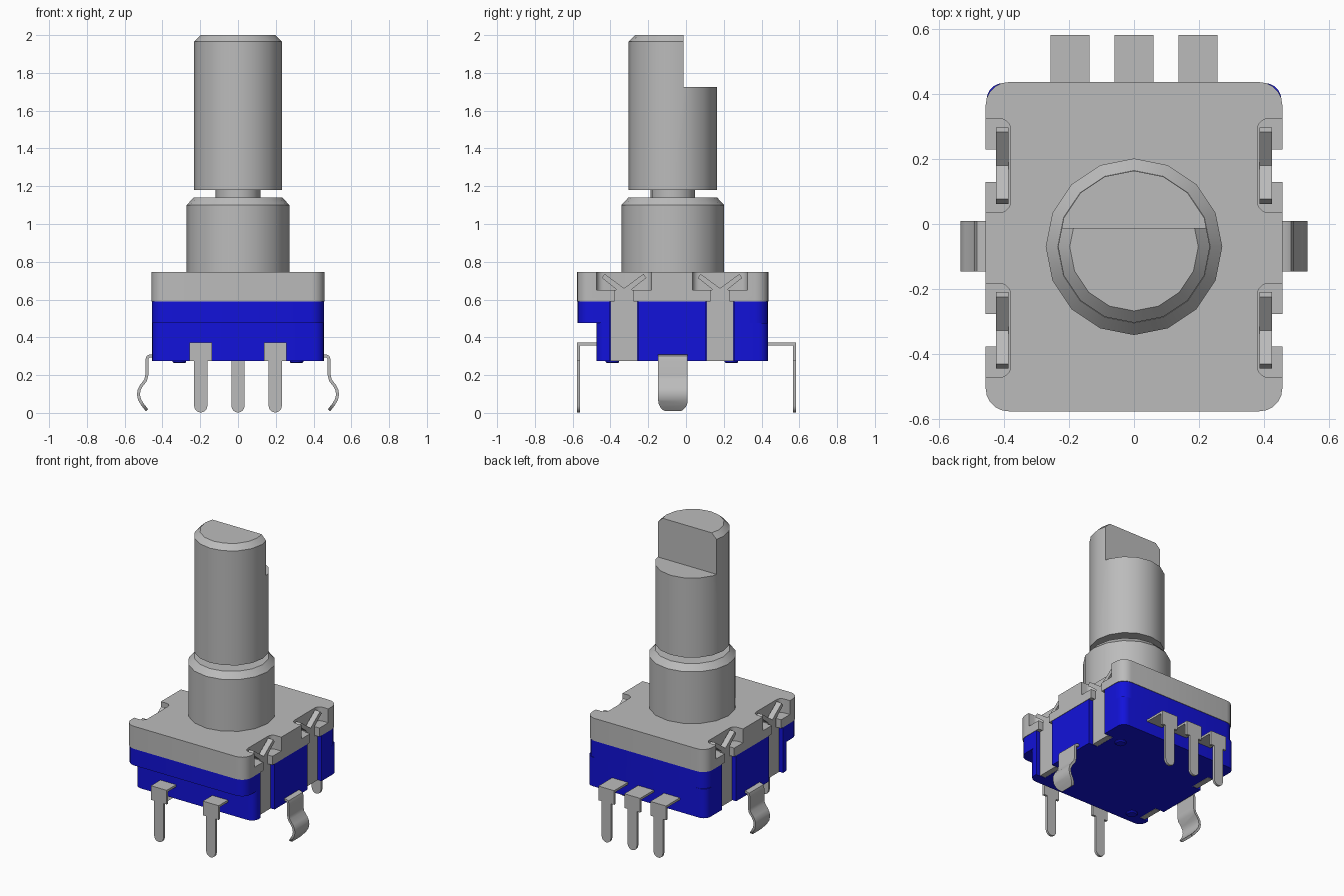
import bpy, bmesh
from math import pi, sin, cos, radians
from mathutils import Vector

cube = bpy.data.objects.get("Cube")
if cube:
    bpy.data.objects.remove(cube, do_unlink=True)


def material(name, rgb):
    m = bpy.data.materials.new(name)
    m.use_nodes = True
    m.diffuse_color = (*rgb, 1)
    m.node_tree.nodes["Principled BSDF"].inputs["Base Color"].default_value = (*rgb, 1)
    return m


METAL = material("grey metal", (0.5, 0.5, 0.5))
PLASTIC = material("blue plastic", (0.006, 0.006, 0.7))
PLACE = {"x": lambda u, v, w: (w, u, v),
         "y": lambda u, v, w: (u, w, v),
         "z": lambda u, v, w: (u, v, w)}


def finish(name, bm, mat):
    bmesh.ops.recalc_face_normals(bm, faces=bm.faces[:])
    me = bpy.data.meshes.new(name)
    bm.to_mesh(me)
    bm.free()
    me.materials.append(mat)
    ob = bpy.data.objects.new(name, me)
    bpy.context.scene.collection.objects.link(ob)
    return ob


def activate(ob):
    bpy.ops.object.select_all(action="DESELECT")
    ob.select_set(True)
    bpy.context.view_layer.objects.active = ob


def smooth(ob):
    activate(ob)
    bpy.ops.object.shade_smooth_by_angle(angle=radians(30))
    return ob


def prism(name, outline, axis, low, high, mat):
    """Extrude a closed 2D outline along an axis."""
    bm = bmesh.new()
    rings = [[bm.verts.new(PLACE[axis](u, v, w)) for u, v in outline] for w in (low, high)]
    for ring in rings:
        bm.faces.new(ring)
    n = len(outline)
    for i in range(n):
        j = (i + 1) % n
        bm.faces.new((rings[0][i], rings[0][j], rings[1][j], rings[1][i]))
    return finish(name, bm, mat)


def rect(u0, u1, v0, v1, r=0, steps=5):
    """Rectangle outline with optional rounded corners."""
    if not r:
        return [(u0, v0), (u1, v0), (u1, v1), (u0, v1)]
    pts = []
    corners = [(u1 - r, v1 - r), (u0 + r, v1 - r), (u0 + r, v0 + r), (u1 - r, v0 + r)]
    for k, (cu, cv) in enumerate(corners):
        for s in range(steps + 1):
            a = (k + s / steps) * pi / 2
            pts.append((cu + r * cos(a), cv + r * sin(a)))
    return pts


def lathe(name, profile, x, y, mat, sides=16):
    """Stack rings of (radius, height) into a closed turned part."""
    bm = bmesh.new()
    rings = [[bm.verts.new((x + r * cos(2 * pi * i / sides), y + r * sin(2 * pi * i / sides), z))
              for i in range(sides)] for r, z in profile]
    bm.faces.new(rings[0])
    bm.faces.new(rings[-1])
    for a, b in zip(rings, rings[1:]):
        for i in range(sides):
            j = (i + 1) % sides
            bm.faces.new((a[i], a[j], b[j], b[i]))
    return finish(name, bm, mat)


def carve(ob, cutter, operation="DIFFERENCE"):
    """Apply a boolean and discard the cutter."""
    activate(ob)
    mod = ob.modifiers.new("carve", "BOOLEAN")
    mod.operation, mod.solver, mod.object = operation, "EXACT", cutter
    bpy.ops.object.modifier_apply(modifier=mod.name)
    bpy.data.objects.remove(cutter, do_unlink=True)


SIDES = ((1, "left"), (-1, "right"))
CLAWS = ((-0.328, "front"), (0.18, "back"))
AXIS_Y = -0.07

# Housing: stepped plastic base under a metal cover
cover = prism("metal_cover", rect(-0.457, 0.457, -0.577, 0.437, 0.07), "z", 0.59, 0.745, METAL)
ledge = prism("upper_base", rect(-0.454, 0.454, -0.574, 0.434, 0.07), "z", 0.475, 0.59, PLASTIC)
base = prism("lower_base", rect(-0.454, 0.454, -0.475, 0.434, 0.05), "z", 0.275, 0.475, PLASTIC)

for s, side in SIDES:
    for cy, end in CLAWS:
        # Pocket, notch and channel for each folded claw
        edges = sorted((s * 0.38, s * 0.6))
        carve(cover, prism("pocket", rect(*edges, cy - 0.145, cy + 0.145, 0.035),
                           "z", 0.65, 0.9, METAL))
        edges = sorted((s * 0.42, s * 0.6))
        carve(cover, prism("notch", rect(*edges, cy - 0.05, cy + 0.05), "z", 0.5, 0.7, METAL))
        edges = sorted((s * 0.385, s * 0.6))
        for part in (ledge, base):
            carve(part, prism("channel", rect(*edges, cy - 0.076, cy + 0.076),
                              "z", 0.2, 0.65, PLASTIC))
        # Claw: strip, neck and split spread tips
        half = [(0.072, 0.275), (0.072, 0.59), (0.042, 0.59), (0.042, 0.655),
                (0.118, 0.715), (0.103, 0.736)]
        outline = ([(cy + u, v) for u, v in half] + [(cy, 0.66)]
                   + [(cy - u, v) for u, v in reversed(half)])
        prism(f"{end}_{side}_claw", outline, "x", *sorted((s * 0.386, s * 0.425)), METAL)

for part in (cover, ledge, base):
    smooth(part)

# Locating bumps under the base
for x, y in ((0.31, 0.24), (-0.31, -0.39)):
    smooth(lathe("locating_bump", [(0.03, 0.263), (0.036, 0.27), (0.036, 0.28)], x, y, PLASTIC))

# Bushing, neck and shaft with a flat
smooth(lathe("bushing", [(0.272, 0.74), (0.272, 1.10), (0.235, 1.14)], 0, AXIS_Y, METAL))
smooth(lathe("shaft_neck", [(0.118, 1.13), (0.118, 1.19)], 0, AXIS_Y, METAL))
shaft = lathe("shaft", [(0.234, 1.18), (0.234, 1.965), (0.198, 2.0)], 0, AXIS_Y, METAL)
carve(shaft, prism("flat", rect(-0.5, 0.5, -0.012, 0.5), "z", 1.725, 2.2, METAL))
smooth(shaft)


# Bent terminal pins
def terminal(name, x, inner, outer):
    d = 0.016 if outer > 0 else -0.016
    prism(name + "_arm", rect(x - 0.06, x + 0.06, *sorted((inner, outer))),
          "z", 0.357, 0.372, METAL)
    tip = [(x + 0.035 * cos(a), 0.037 - 0.035 * sin(a))
           for a in (pi * i / 8 for i in range(9))]
    outline = ([(x + 0.06, 0.372), (x + 0.06, 0.275), (x + 0.035, 0.275)] + tip
               + [(x - 0.035, 0.275), (x - 0.06, 0.275), (x - 0.06, 0.372)])
    smooth(prism(name, outline, "y", *sorted((outer, outer - d)), METAL))


for x in (-0.197, 0.197):
    terminal("front_terminal", x, -0.47, -0.577)
for x in (-0.197, 0, 0.197):
    terminal("back_terminal", x, 0.43, 0.583)

# Curled mounting clips
path = [Vector(p) for p in ((0.44, 0.302), (0.465, 0.302), (0.478, 0.296), (0.483, 0.28),
                            (0.483, 0.2), (0.489, 0.173), (0.513, 0.142), (0.524, 0.12),
                            (0.527, 0.096), (0.521, 0.07), (0.506, 0.045), (0.482, 0.014))]
outer, inner = [], []
for i, p in enumerate(path):
    t = (path[min(i + 1, len(path) - 1)] - path[max(i - 1, 0)]).normalized()
    n = Vector((-t.y, t.x)) * 0.008
    outer.append(p + n)
    inner.append(p - n)
for s, side in SIDES:
    clip = prism(f"{side}_clip", [(s * p.x, p.y) for p in outer + inner[::-1]],
                 "y", -0.147, 0.009, METAL)
    carve(clip, prism("tip_trim", rect(-0.147, 0.009, 0.004, 0.5, 0.06), "x", -1, 1, METAL),
          "INTERSECT")
    smooth(clip)
